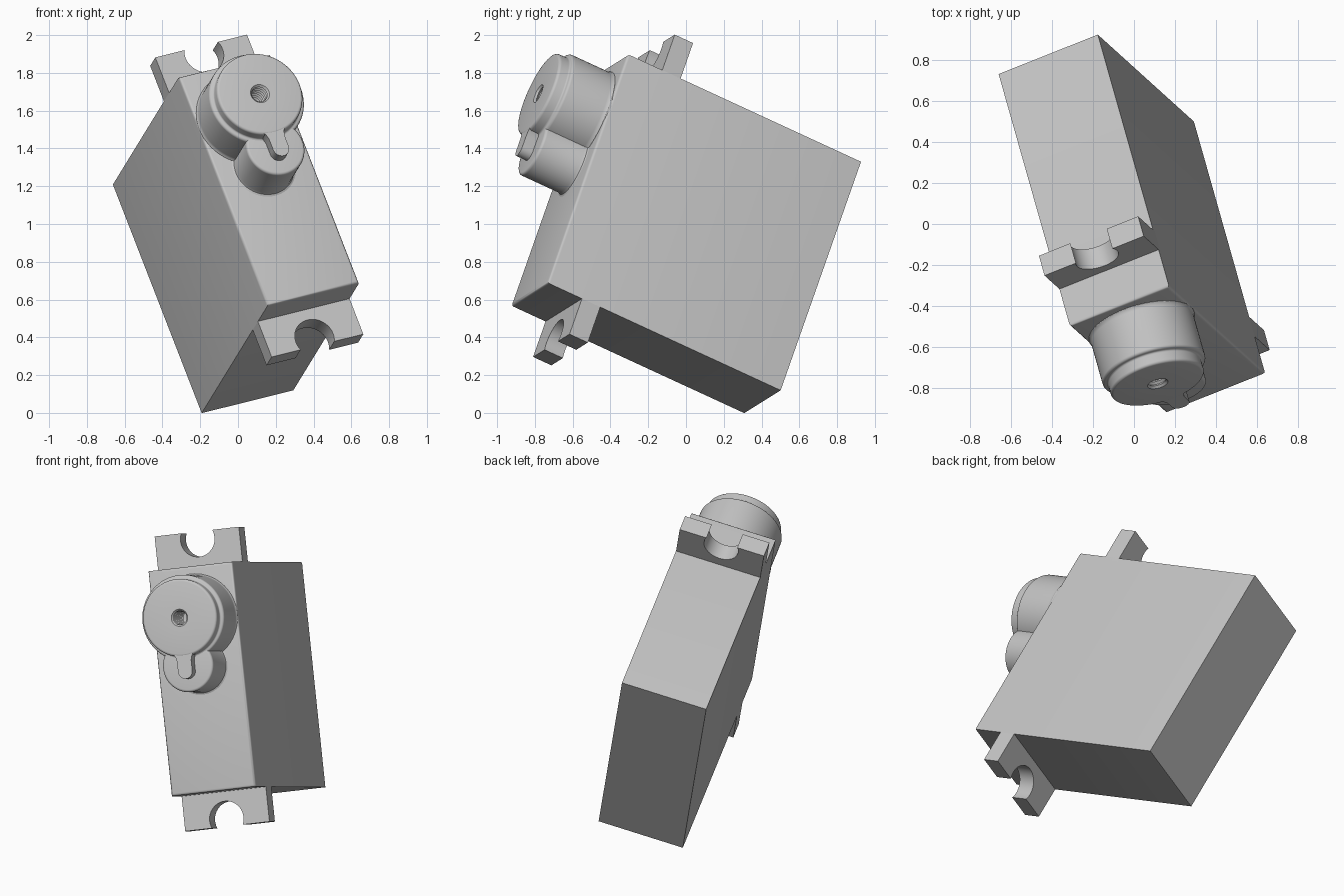
import bpy
import bmesh
from math import sin, cos, pi, asin, radians
from mathutils import Matrix, Vector

cube = bpy.data.objects.get("Cube")
if cube:
    bpy.data.objects.remove(cube, do_unlink=True)

# Single plain grey
grey = bpy.data.materials.new("plain_grey")
grey.use_nodes = True
grey.diffuse_color = (0.55, 0.55, 0.55, 1)
grey.node_tree.nodes["Principled BSDF"].inputs["Base Color"].default_value = (0.55, 0.55, 0.55, 1)

# Tilted frame: local x = width, y = length, z = output shaft direction
shaft_dir = Vector((0.249, -0.88, 0.406)).normalized()
length_dir = Vector((-0.344, 0.311, 0.886))
length_dir = (length_dir - shaft_dir * length_dir.dot(shaft_dir)).normalized()
width_dir = length_dir.cross(shaft_dir)
frame = Matrix((width_dir, length_dir, shaft_dir)).transposed().to_4x4()
frame.translation = (-0.01, 0, 0.949)

HALF_W, HALF_L, HALF_D = 0.268, 0.683, 0.702


def finish(name, bm, angle=32):
    """Turn a bmesh into a shaded object placed in the tilted frame."""
    bmesh.ops.recalc_face_normals(bm, faces=bm.faces)
    mesh = bpy.data.meshes.new(name)
    bm.to_mesh(mesh)
    bm.free()
    mesh.materials.append(grey)
    mesh.shade_smooth()
    mesh.set_sharp_from_angle(angle=radians(angle))
    obj = bpy.data.objects.new(name, mesh)
    bpy.context.collection.objects.link(obj)
    obj.matrix_world = frame
    return obj


def prism(name, outline, low, high):
    """Extrude a flat outline between two depths."""
    bm = bmesh.new()
    face = bm.faces.new([bm.verts.new((x, y, low)) for x, y in outline])
    out = bmesh.ops.extrude_face_region(bm, geom=[face])
    verts = [g for g in out["geom"] if isinstance(g, bmesh.types.BMVert)]
    bmesh.ops.translate(bm, verts=verts, vec=(0, 0, high - low))
    return finish(name, bm)


def lathe(name, profile, centre_y, steps=72):
    """Spin a (radius, depth) profile around the shaft direction."""
    bm = bmesh.new()
    verts = [bm.verts.new((r, centre_y, z)) for r, z in profile]
    edges = [bm.edges.new(pair) for pair in zip(verts, verts[1:])]
    bmesh.ops.spin(bm, geom=verts + edges, cent=(0, centre_y, 0), axis=(0, 0, 1),
                   angle=2 * pi, steps=steps, use_duplicate=False)
    bmesh.ops.remove_doubles(bm, verts=bm.verts, dist=0.0005)
    return finish(name, bm)


def arc(cx, cy, r, start, end, n):
    return [(cx + r * cos(start + (end - start) * i / n),
             cy + r * sin(start + (end - start) * i / n)) for i in range(n + 1)]


# Case: box with its front edges slightly rounded
bm = bmesh.new()
bmesh.ops.create_cube(bm, size=2)
bmesh.ops.scale(bm, vec=(HALF_W, HALF_L, HALF_D), verts=bm.verts)
front_edges = [e for e in bm.edges if all(v.co.z > 0 for v in e.verts)]
bmesh.ops.bevel(bm, geom=front_edges, offset=0.015, segments=3, profile=0.5, affect='EDGES')
finish("case", bm)

# Mounting tabs with a round open notch
TIP, NOTCH_Y, NOTCH_R = 0.895, 0.85, 0.108
lip = asin((TIP - NOTCH_Y) / NOTCH_R)
outline = [(HALF_W, 0.66), (HALF_W, TIP)]
outline += arc(0, NOTCH_Y, NOTCH_R, lip, -pi - lip, 28)
outline += [(-HALF_W, TIP), (-HALF_W, 0.66)]
for name, sign in (("upper_tab", 1), ("lower_tab", -1)):
    prism(name, [(x * sign, y * sign) for x, y in outline], 0.384, 0.494)

# Output tower: stepped drum with a threaded screw hole
TOP, STEP = 1.02, 0.955
drum = [(0.267, 0.69), (0.267, 0.705), (0.262, 0.712), (0.26, 0.725)]
drum += arc(0.245, STEP - 0.015, 0.015, 0, pi / 2, 4)
drum += arc(0.245, STEP + 0.01, 0.01, -pi / 2, -pi, 3)
drum += arc(0.22, TOP - 0.015, 0.015, 0, pi / 2, 4)
drum += [(0.052, TOP)]
for i in range(10):
    z = TOP - 0.022 * i
    drum += [(0.042, z - 0.011), (0.052, z - 0.022)]
drum += [(0, TOP - 0.24)]
lathe("output_tower", drum, 0.37)

# Smaller gear tower beside it
small = [(0.175, 0.69), (0.175, HALF_D), (0.165, 0.707), (0.16, 0.72)]
small += arc(0.145, STEP - 0.015, 0.015, 0, pi / 2, 4) + [(0, STEP)]
lathe("gear_tower", small, 0.08)

# Raised tongue running from the drum cap onto the small tower
tongue = [(0.07, 0.17), (0.052, 0.135), (0.045, 0.11)]
tongue = tongue[::-1] + [(-x, y) for x, y in tongue]
tongue += arc(0, 0.045, 0.045, pi, 2 * pi, 14)
prism("tongue", tongue, STEP - 0.02, TOP - 0.002)
